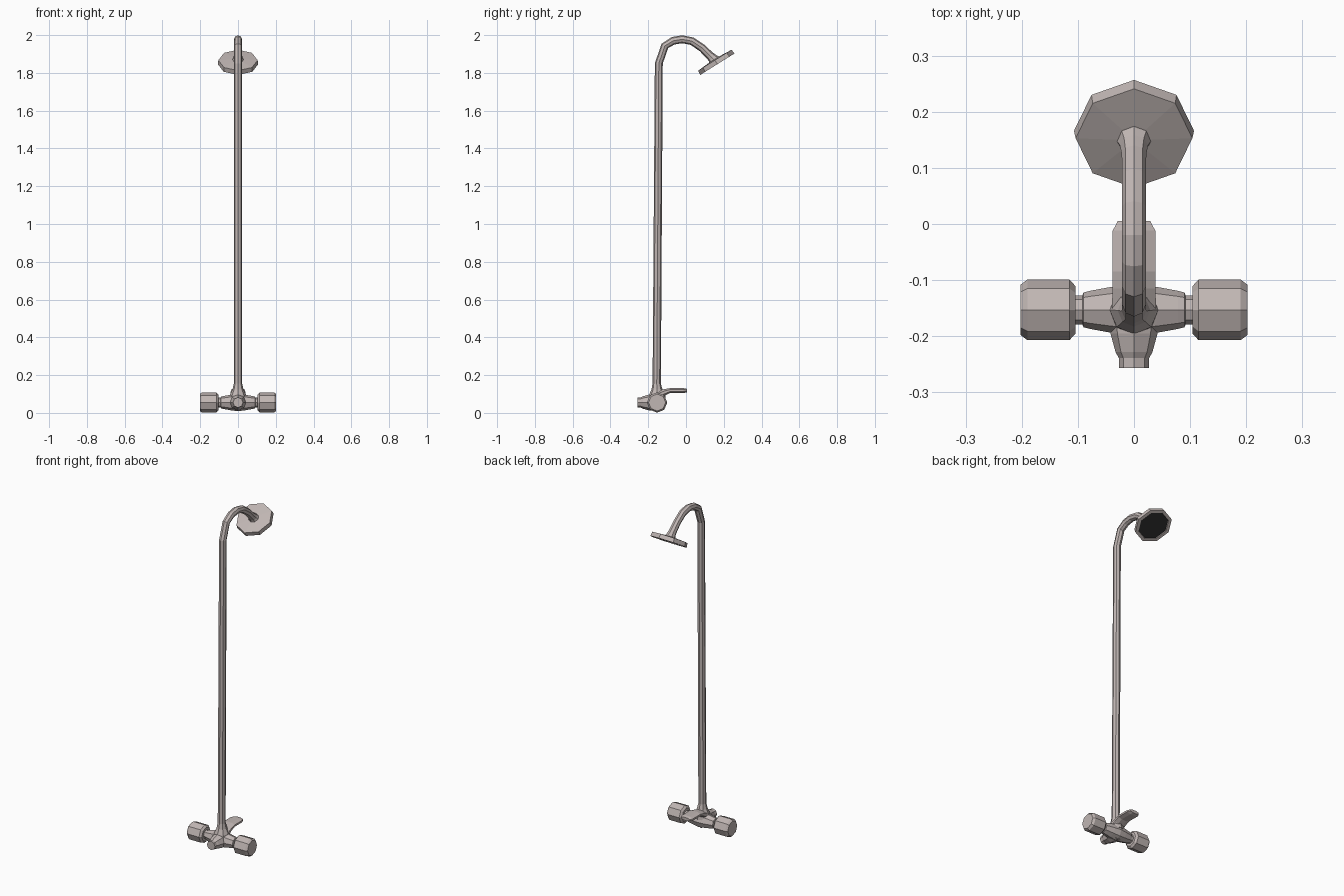
import bpy, bmesh, math
from mathutils import Vector

if "Cube" in bpy.data.objects:
    bpy.data.objects.remove(bpy.data.objects["Cube"])


def material(name, col):
    m = bpy.data.materials.new(name)
    m.diffuse_color = (*col, 1)
    m.use_nodes = True
    m.node_tree.nodes["Principled BSDF"].inputs["Base Color"].default_value = m.diffuse_color
    return m


METAL = material("warm grey metal", (0.53, 0.47, 0.455))
DARK = material("dark spray face", (0.025, 0.025, 0.025))


def loft(name, rings, side, axis=None, sides=8, phase=0.0, dark_end=False):
    """Skin rings of (centre, radius along side, radius across) along a path."""
    side = Vector(side)
    pts = [Vector(r[0]) for r in rings]
    bm = bmesh.new()
    loops = []
    for i, (c, ra, rb) in enumerate(rings):
        if axis:
            t = Vector(axis).normalized()
        else:
            a, b = pts[max(i - 1, 0)], pts[min(i + 1, len(pts) - 1)]
            t = (b - a).normalized()
        across = t.cross(side).normalized()
        loops.append([bm.verts.new(pts[i]
                      + side * ra * math.cos(phase + math.tau * k / sides)
                      + across * rb * math.sin(phase + math.tau * k / sides))
                      for k in range(sides)])
    for lo, hi in zip(loops, loops[1:]):
        for k in range(sides):
            n = (k + 1) % sides
            bm.faces.new((lo[k], lo[n], hi[n], hi[k]))
    bm.faces.new(loops[0][::-1])
    end = bm.faces.new(loops[-1])
    if dark_end:
        end.material_index = 1
    bmesh.ops.recalc_face_normals(bm, faces=bm.faces)
    me = bpy.data.meshes.new(name)
    bm.to_mesh(me)
    bm.free()
    me.materials.append(METAL)
    me.materials.append(DARK)
    ob = bpy.data.objects.new(name, me)
    bpy.context.collection.objects.link(ob)
    return ob


CY, CZ = -0.153, 0.055   # valve centre

# Riser pipe: flared foot, long straight, gooseneck, flared collar at the head
path = [(-0.153, 0.07, 0.046), (-0.153, 0.095, 0.043), (-0.154, 0.125, 0.029),
        (-0.155, 0.155, 0.022), (-0.144, 1.85, 0.021), (-0.112, 1.943, 0.021),
        (-0.068, 1.970, 0.021), (-0.02, 1.978, 0.021), (0.032, 1.968, 0.021),
        (0.085, 1.932, 0.021), (0.125, 1.893, 0.022), (0.140, 1.879, 0.025),
        (0.153, 1.862, 0.034)]
loft("riser_pipe", [((0, y, z), r, r) for y, z, r in path], (1, 0, 0))

# Shower head: tilted octagonal disc with a rim and dark recessed face
tilt = math.radians(32)
n = Vector((0, math.sin(tilt), -math.cos(tilt)))
base = Vector((0, 0.166, 1.846))
head = [(-0.030, 0.030), (-0.025, 0.104), (0, 0.107), (0, 0.088), (-0.004, 0.086)]
loft("shower_head", [(base + n * d, r, r) for d, r in head], (1, 0, 0),
     axis=n, dark_end=True)

# Valve body across x, tapering to the thin stems
body = [(0.115, 0.026), (0.092, 0.026), (0.090, 0.031), (0.078, 0.034),
        (0.040, 0.041), (0, 0.046)]
half = [(-x, r) for x, r in body]
full = half + [(x, r) for x, r in body[-2::-1]]
loft("valve_body", [((x, CY, CZ), r, r) for x, r in full], (0, 1, 0), axis=(1, 0, 0))

# Handles on both ends
for s, label in ((-1, "left"), (1, "right")):
    prof = [(0.104, 0.042), (0.115, 0.054), (0.190, 0.054), (0.202, 0.045)]
    loft(label + "_handle", [((s * x, CY, CZ), r, r) for x, r in prof],
         (0, 1, 0), axis=(s, 0, 0))

# Wall inlet pointing to the front
inlet = [(-0.14, 0.046), (-0.195, 0.042), (-0.228, 0.033), (-0.239, 0.027), (-0.257, 0.027)]
loft("inlet_stub", [((0, y, CZ), r, r) for y, r in inlet], (1, 0, 0), axis=(0, -1, 0))

# Flat spout reaching back, with rounded tip
k = 1 / math.cos(math.pi / 8)
spout = [(-0.16, 0.085, 0.040, 0.030), (-0.115, 0.108, 0.038, 0.018),
         (-0.085, 0.118, 0.038, 0.013), (-0.012, 0.118, 0.038, 0.013),
         (0.005, 0.118, 0.029, 0.009)]
loft("spout", [((0, y, z), a * k, b * k) for y, z, a, b in spout], (1, 0, 0),
     axis=(0, 1, 0), phase=math.pi / 8)
